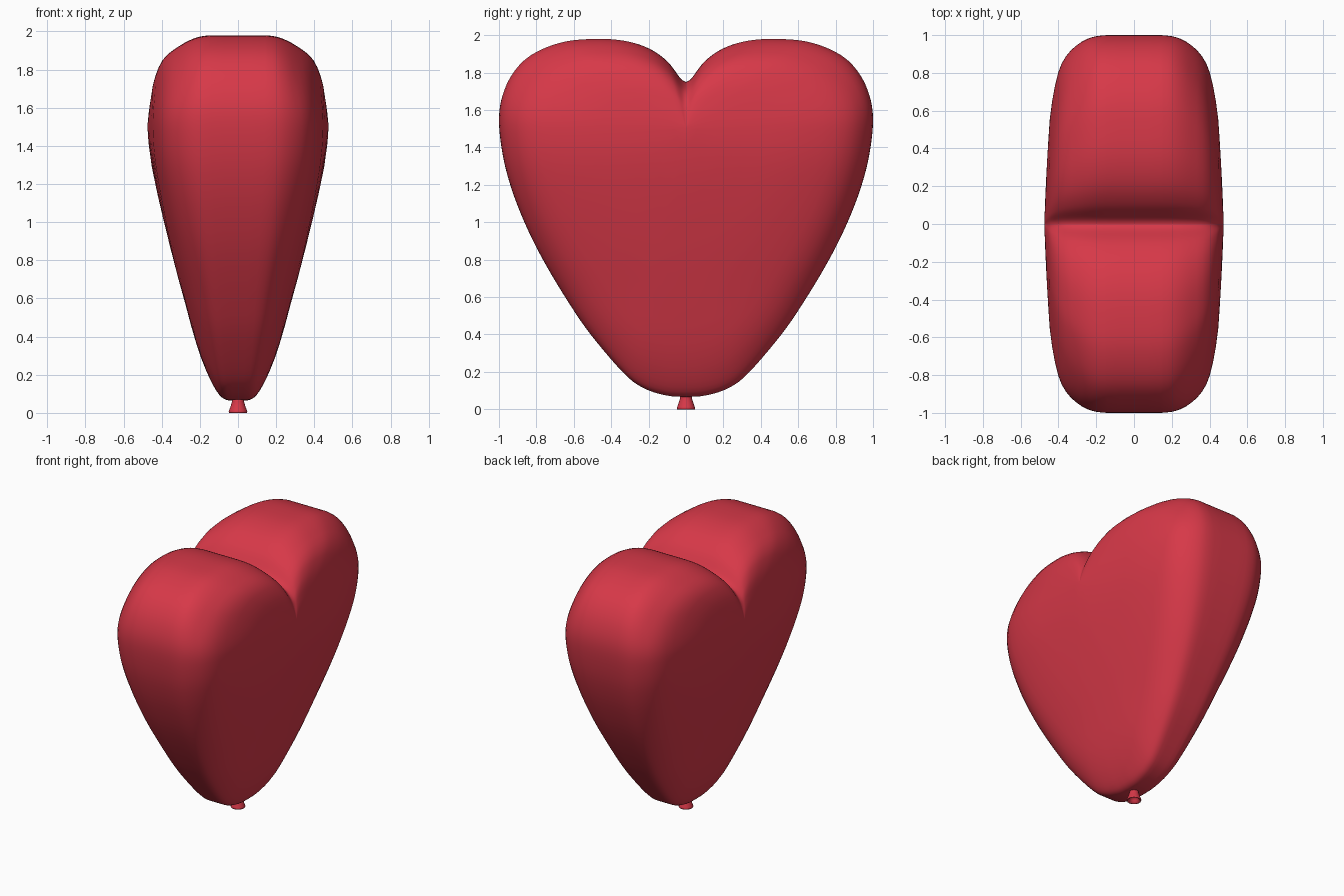
import bpy, bmesh, math

if "Cube" in bpy.data.objects:
    bpy.data.objects.remove(bpy.data.objects["Cube"])

def spline(pts, n=5):
    """Catmull-Rom curve through 2D points."""
    p = [pts[0]] + pts + [pts[-1]]
    out = []
    for i in range(1, len(p) - 2):
        for k in range(n):
            t = k / n
            out.append(tuple(0.5 * (2*b + (c - a)*t + (2*a - 5*b + 4*c - d)*t*t + (3*b - a - 3*c + d)*t**3)
                             for a, b, c, d in zip(p[i-1], p[i], p[i+1], p[i+2])))
    return out + [pts[-1]]

def lookup(table, v):
    """Linear reading of a sorted (key, value) curve."""
    for (a, fa), (b, fb) in zip(table, table[1:]):
        if v <= b:
            return fa + (fb - fa) * max(0, v - a) / max(b - a, 1e-9)
    return table[-1][1]

def finish(bm, name):
    bmesh.ops.recalc_face_normals(bm, faces=bm.faces)
    for f in bm.faces:
        f.smooth = True
    me = bpy.data.meshes.new(name)
    bm.to_mesh(me)
    bm.free()
    ob = bpy.data.objects.new(name, me)
    bpy.context.collection.objects.link(ob)
    me.materials.append(red)
    return ob

def bridge(bm, r0, r1):
    n = len(r0)
    for i in range(n):
        j = (i + 1) % n
        bm.faces.new((r0[i], r0[j], r1[j], r1[i]))

red = bpy.data.materials.new("balloon_red")
red.diffuse_color = (0.68, 0.04, 0.065, 1)
red.use_nodes = True
red.node_tree.nodes["Principled BSDF"].inputs["Base Color"].default_value = red.diffuse_color

# heart outline (y, z), half thickness by distance from centre, taper by height
half = spline([(0, 1.75), (0.03, 1.77), (0.1, 1.86), (0.2, 1.93), (0.33, 1.97), (0.48, 1.98),
               (0.65, 1.965), (0.8, 1.91), (0.9, 1.83), (0.97, 1.71), (1.0, 1.56), (0.98, 1.36),
               (0.93, 1.17), (0.855, 0.98), (0.765, 0.8), (0.64, 0.59), (0.51, 0.4), (0.33, 0.19),
               (0.22, 0.11), (0.1, 0.073), (0, 0.066)])
outline = half + [(-y, z) for y, z in half[-2:0:-1]]
thick = spline([(0, .475), (.2, .467), (.4, .456), (.6, .441), (.8, .402), (.9, .352), (.96, .285),
                (.985, .235), (.996, .19), (1, .14)])
taper = spline([(.066, .36), (.1, .4), (.2, .455), (.4, .56), (.6, .65), (.8, .75), (1, .845), (1.2, .93),
                (1.35, .98), (1.5, 1), (1.75, 1), (1.98, 1.05)])
CZ = 1.5

# balloon: outline rings shrinking towards the centre of each face
bm = bmesh.new()
def ring(s, side):
    vs = []
    for y, z0 in outline:
        z = CZ + s * (z0 - CZ)
        up = min(1, max(0, (z0 - 1.5) / 0.48))
        near = s + 0.75 * up * up * (3 - 2 * up) * s * s * (1 - s)
        vs.append(bm.verts.new((side * lookup(thick, near) * lookup(taper, z), s * y, z)))
    return vs

steps = [.06, .15, .25, .35, .45, .55, .65, .73, .8, .85, .89, .92, .945, .965, .98, .988, .994, .998, 1]
rings = [ring(s, 1) for s in steps]
back = [ring(s, -1) for s in reversed(steps)]
rim = rings[-1]
mids = [[bm.verts.new((v.co.x * k, v.co.y, v.co.z)) for v in rim] for k in (.5, 0, -.5)]
rings += mids + back
for a, b in zip(rings, rings[1:]):
    bridge(bm, a, b)
for r, x in ((rings[0], .475), (rings[-1], -.475)):
    c = bm.verts.new((x, 0, CZ))
    for i in range(len(r)):
        bm.faces.new((c, r[i], r[(i + 1) % len(r)]))
finish(bm, "heart_balloon")

# flared neck with a hollow mouth
bm = bmesh.new()
N = 32
neck = [(.03, .085), (.031, .06), (.037, .04), (.046, .014), (.049, .006), (.047, 0),
        (.041, .001), (.03, .018), (.02, .035)]
rs = [[bm.verts.new((r * math.cos(math.tau * i / N), r * math.sin(math.tau * i / N), z))
       for i in range(N)] for r, z in neck]
for a, b in zip(rs, rs[1:]):
    bridge(bm, a, b)
bm.faces.new(rs[-1])
bm.faces.new(rs[0])
finish(bm, "balloon_neck")
